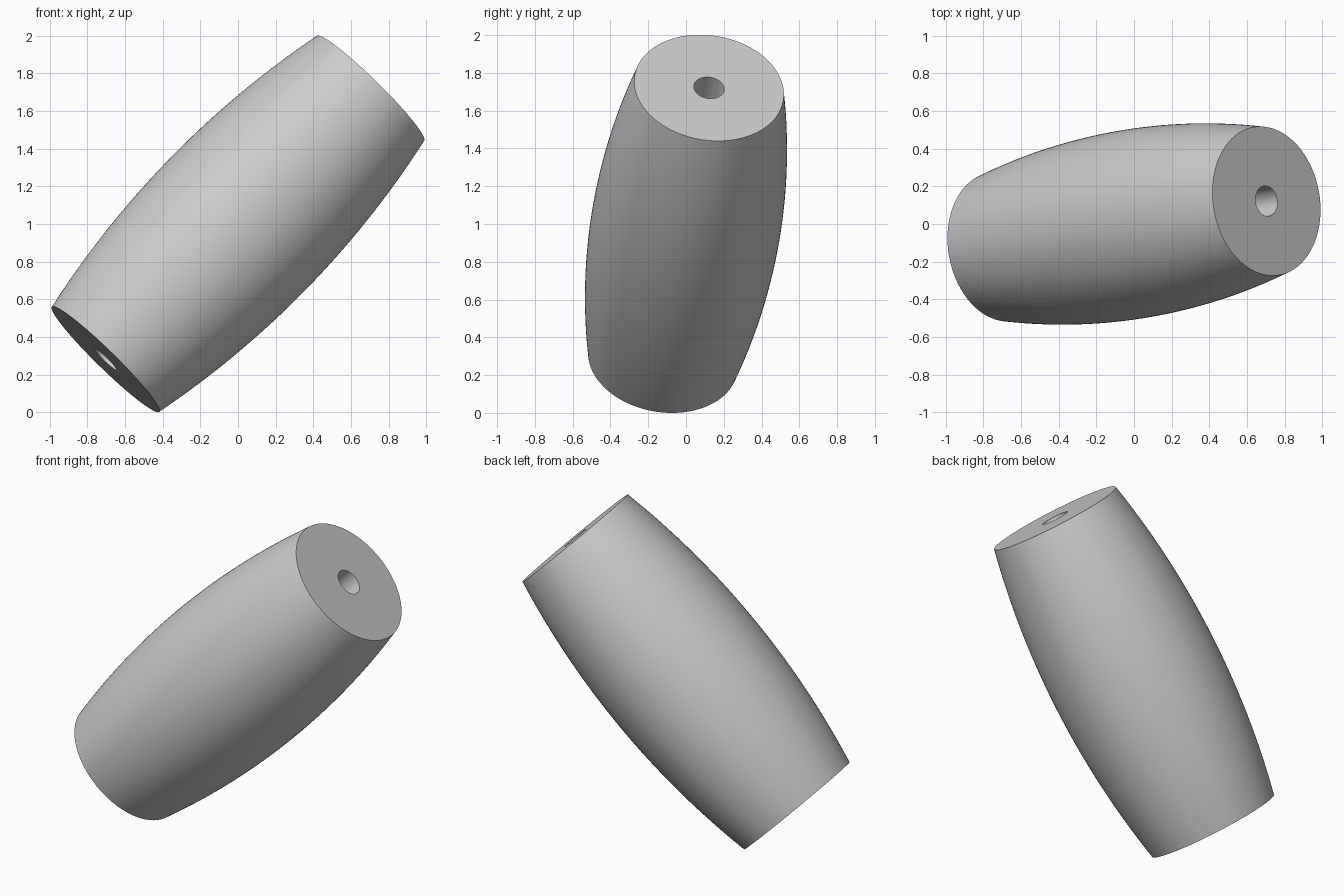
import bpy, bmesh, math
from mathutils import Vector

if "Cube" in bpy.data.objects:
    bpy.data.objects.remove(bpy.data.objects["Cube"])

HALF = 1.0143      # half length along the axis
R_END, R_MID, R_HOLE = 0.399, 0.502, 0.081
AXIS = Vector((0.704, 0.122, 0.72))
SEGS, RINGS = 128, 48

grey = bpy.data.materials.new("plain grey")
grey.diffuse_color = (0.6, 0.6, 0.6, 1)
grey.use_nodes = True
grey.node_tree.nodes["Principled BSDF"].inputs["Base Color"].default_value = grey.diffuse_color

# Closed profile: bulging circular arc outside, straight bore inside
bulge = R_MID - R_END
arc_r = (HALF ** 2 + bulge ** 2) / (2 * bulge)
profile = []
for i in range(RINGS + 1):
    z = -HALF + 2 * HALF * i / RINGS
    profile.append((R_MID - arc_r + math.sqrt(arc_r ** 2 - z * z), z))
profile += [(R_HOLE, HALF), (R_HOLE, -HALF)]

# Revolve the profile into a barrel bead
bm = bmesh.new()
rings = []
for s in range(SEGS):
    a = 2 * math.pi * s / SEGS
    rings.append([bm.verts.new((r * math.cos(a), r * math.sin(a), z)) for r, z in profile])
n = len(profile)
for s in range(SEGS):
    p, q = rings[s], rings[(s + 1) % SEGS]
    for i in range(n):
        j = (i + 1) % n
        bm.faces.new((p[i], q[i], q[j], p[j]))
bmesh.ops.recalc_face_normals(bm, faces=bm.faces)

# Tilt it onto its leaning axis
turn = Vector((0, 0, 1)).rotation_difference(AXIS).to_matrix()
bmesh.ops.rotate(bm, verts=bm.verts, matrix=turn)
low = min(v.co.z for v in bm.verts)
bmesh.ops.translate(bm, verts=bm.verts, vec=(0, 0, -low))

mesh = bpy.data.meshes.new("barrel_bead")
bm.to_mesh(mesh)
bm.free()
mesh.materials.append(grey)
bead = bpy.data.objects.new("barrel_bead", mesh)
bpy.context.collection.objects.link(bead)
bpy.context.view_layer.objects.active = bead
bead.select_set(True)
bpy.ops.object.shade_smooth_by_angle(angle=math.radians(30))
